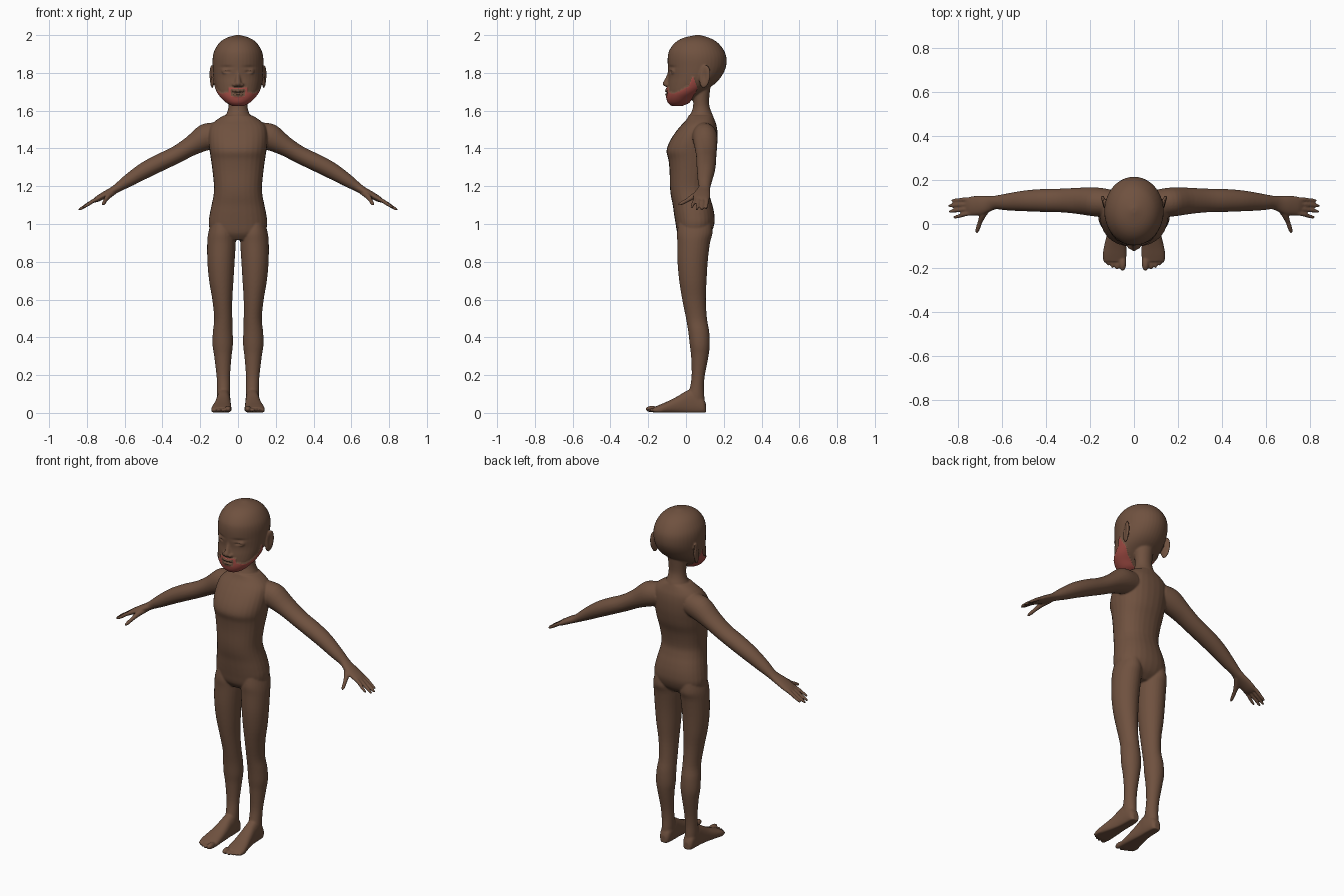
import bpy, bmesh, math
from mathutils import Vector, Matrix

bm = bmesh.new()
X, Y, Z = Vector((1, 0, 0)), Vector((0, 1, 0)), Vector((0, 0, 1))


def catmull(a, b, c, d, t):
    return 0.5 * (2 * b + (c - a) * t + (2 * a - 5 * b + 4 * c - d) * t * t
                  + (3 * b - a - 3 * c + d) * t ** 3)


def loft(rings, side=1, n=28, power=1.0, floor=None):
    """Closed smooth loft through rings of (centre, half axis U, half axis V)."""
    dense = []
    for i in range(len(rings) - 1):
        quad = [rings[max(0, min(len(rings) - 1, i + k))] for k in (-1, 0, 1, 2)]
        for s in range(4):
            dense.append([catmull(*[q[j] for q in quad], s / 4) for j in range(3)])
    dense.append(rings[-1])
    loops = []
    for c, u, v in dense:
        loop = []
        for k in range(n):
            a = 2 * math.pi * k / n
            ca, sa = math.cos(a), math.sin(a)
            p = c + u * math.copysign(abs(ca) ** power, ca) + v * math.copysign(abs(sa) ** power, sa)
            if floor is not None:
                p.z = max(p.z, floor)
            loop.append(bm.verts.new((p.x * side, p.y, p.z)))
        loops.append(loop)
    for a, b in zip(loops, loops[1:]):
        for k in range(n):
            bm.faces.new((a[k], a[(k + 1) % n], b[(k + 1) % n], b[k]))
    bm.faces.new(loops[0])
    bm.faces.new(loops[-1])


def level(z, x0, x1, y0, y1):
    """Horizontal ring from its bounds."""
    return (Vector(((x0 + x1) / 2, (y0 + y1) / 2, z)), X * (x1 - x0) / 2, Y * (y1 - y0) / 2)


def limb(pts, side):
    """Tube along points (x, y, z, thickness radius, width radius), width towards y."""
    rings = []
    for i, p in enumerate(pts):
        d = Vector(pts[min(i + 1, len(pts) - 1)][:3]) - Vector(pts[max(i - 1, 0)][:3])
        u = d.cross(Y).normalized()
        rings.append((Vector(p[:3]), u * p[3], u.cross(d).normalized() * p[4]))
    loft(rings, side)


def ball(c, r, rz=0, rx=0):
    m = (Matrix.Translation(c) @ Matrix.Rotation(rz, 4, 'Z') @ Matrix.Rotation(rx, 4, 'X')
         @ Matrix.Diagonal((*r, 1)))
    bmesh.ops.create_uvsphere(bm, u_segments=24, v_segments=16, radius=1, matrix=m)


# Torso: z, half width, front y, back y
loft([level(z, -w, w, a, b) for z, w, a, b in (
    (.915, .09, -.02, .09), (.95, .14, -.045, .13), (1.0, .155, -.055, .15), (1.05, .15, -.063, .15),
    (1.1, .14, -.07, .14), (1.15, .13, -.08, .125), (1.2, .127, -.085, .117), (1.28, .135, -.087, .13),
    (1.34, .143, -.093, .15), (1.385, .15, -.103, .16), (1.43, .155, -.09, .166), (1.48, .155, -.06, .167),
    (1.52, .145, -.028, .162), (1.55, .115, 0, .152), (1.575, .075, .015, .142))], power=.88)
# Neck
loft([level(z, -w, w, a, b) for z, w, a, b in (
    (1.53, .09, .0, .15), (1.575, .065, .02, .142), (1.61, .052, .035, .128),
    (1.65, .05, .038, .122), (1.73, .055, .03, .13))])
# Head
loft([level(z, -w, w, a, b) for z, w, a, b in (
    (1.63, .03, -.075, -.02), (1.645, .058, -.092, .015), (1.67, .085, -.1, .045), (1.7, .108, -.1, .09),
    (1.74, .122, -.098, .15), (1.78, .13, -.093, .187), (1.83, .134, -.096, .211), (1.88, .134, -.097, .214),
    (1.92, .124, -.088, .2), (1.96, .098, -.058, .168), (1.985, .062, -.015, .125), (2.0, .012, .05, .075))], n=40)
# Nose bridge, tip and lips
loft([level(z, -w, w, a, -.07) for z, w, a in (
    (1.83, .01, -.094), (1.8, .011, -.098), (1.77, .014, -.11), (1.742, .019, -.125), (1.728, .014, -.112))])
ball((0, -.101, 1.704), (.034, .011, .007))
ball((0, -.1, 1.686), (.029, .011, .008))

for s in (1, -1):
    # Nostril, eyelid, ear
    ball((s * .018, -.1, 1.737), (.013, .014, .01))
    ball((s * .06, -.058, 1.808), (.027, .024, .018))
    ball((s * .138, .1, 1.78), (.011, .03, .062), s * -.25, -.15)
    # Leg: z, inner x, outer x, front y, back y
    loft([level(*r) for r in (
        (1.0, .03, .145, -.04, .135), (.95, .015, .158, -.048, .14), (.9, .012, .163, -.046, .127),
        (.8, .018, .162, -.045, .115), (.7, .024, .153, -.036, .109), (.6, .03, .136, -.02, .105),
        (.5, .03, .126, 0, .111), (.43, .028, .133, .012, .123), (.36, .027, .135, .02, .126),
        (.3, .034, .126, .027, .119), (.2, .042, .114, .03, .1), (.14, .042, .111, .022, .095),
        (.09, .042, .111, .01, .097), (.03, .046, .108, .01, .1))], s)
    # Foot: y, inner x, outer x, height
    loft([(Vector(((a + b) / 2, y, h * .45)), X * (b - a) / 2, Z * h * .55) for y, a, b, h in (
        (.106, .06, .092, .045), (.09, .046, .107, .08), (.04, .04, .112, .125), (0, .04, .115, .115),
        (-.05, .037, .124, .085), (-.1, .035, .136, .06), (-.14, .034, .142, .043), (-.17, .037, .138, .03))],
        s, power=.85, floor=.002)
    # Toes
    for x, tip, r in ((.052, -.212, .017), (.078, -.207, .011), (.098, -.2, .011),
                      (.116, -.19, .0105), (.132, -.176, .0105)):
        ball((s * x, tip + .032, r + .003), (r, .034, r))
    # Arm and palm
    limb([(.1, .095, 1.475, .065, .06), (.17, .1, 1.46, .07, .066), (.25, .105, 1.412, .052, .06),
          (.33, .107, 1.365, .046, .054), (.42, .107, 1.322, .046, .052), (.5, .105, 1.28, .043, .047),
          (.58, .1, 1.23, .034, .038), (.63, .098, 1.197, .025, .031), (.66, .092, 1.178, .021, .036),
          (.7, .085, 1.157, .019, .044), (.74, .082, 1.135, .016, .044), (.76, .081, 1.124, .011, .038)], s)
    # Fingers
    for y0, y1, tip in ((.113, .107, .83), (.092, .083, .845), (.071, .057, .842), (.05, .031, .822)):
        z1 = 1.125 - (tip - .75) * .55
        limb([(.735, y0, 1.138, .01, .01), (.77, y0 * .7 + y1 * .3, 1.12, .0105, .01),
              (tip - .03, y0 * .3 + y1 * .7, z1 + .019, .009, .0088),
              (tip - .007, y1, z1 + .005, .007, .007), (tip, y1, z1, .003, .003)], s)
    # Thumb
    limb([(.655, .085, 1.172, .016, .014), (.685, .045, 1.15, .016, .015), (.7, .01, 1.128, .011, .011),
          (.71, -.02, 1.112, .01, .01), (.715, -.036, 1.104, .007, .007), (.717, -.041, 1.101, .003, .003)], s)

# Fuse the parts into one smooth skin
bmesh.ops.recalc_face_normals(bm, faces=bm.faces)
mesh = bpy.data.meshes.new("body")
bm.to_mesh(mesh)
bm.free()
body = bpy.data.objects.new("body", mesh)
bpy.context.collection.objects.link(body)
bpy.context.view_layer.objects.active = body
body.select_set(True)
rem = body.modifiers.new("fuse", 'REMESH')
rem.mode, rem.voxel_size = 'VOXEL', .005
smo = body.modifiers.new("soften", 'SMOOTH')
smo.factor, smo.iterations = .5, 4
for name in ("fuse", "soften"):
    bpy.ops.object.modifier_apply(modifier=name)

for name, col in (("skin brown", (.16, .083, .05, 1)), ("beard red", (.37, .075, .06, 1))):
    mat = bpy.data.materials.new(name)
    mat.diffuse_color = col
    body.data.materials.append(mat)


def is_beard(p):
    x, y, z = abs(p.x), p.y, p.z
    if not (1.6 < z < 1.79 and y < .065 and x < .135):
        return False
    # Moustache and the strips beside the mouth
    if y < -.06 and ((x < .045 and 1.711 < z < 1.722) or (.036 < x < .048 and z < 1.722)):
        return True
    if y < -.05:
        top = 1.677 if x < .036 else 1.695
    elif y < .015:
        top = 1.695 + (y + .05) * .55
    else:
        top = 1.731 + (y - .015) * 2.3
    back = .037 + (1.785 - z) * .35 if z > 1.72 else .06 - (1.72 - z) * .6
    return z < top and y < back


# Sculpt eye slits, mouth line and ear hollows; then colour and thicken the beard
bm = bmesh.new()
bm.from_mesh(body.data)
for v in bm.verts:
    x, y, z = abs(v.co.x), v.co.y, v.co.z
    if z > 1.65 and y < 0:
        v.co.y += .007 * math.exp(-((x - .06) / .02) ** 4 - ((z - 1.806) / .004) ** 2)
        v.co.y += .005 * math.exp(-((x - .06) / .03) ** 2 - ((z - 1.83) / .008) ** 2)
        v.co.y += .005 * math.exp(-(x / .03) ** 4 - ((z - 1.695) / .004) ** 2)
    if x > .138 and z > 1.65 and .05 < y < .15:
        v.co.x -= math.copysign(.008, v.co.x) * math.exp(-((y - .096) / .014) ** 2 - ((z - 1.785) / .035) ** 2)
hairy = set()
for f in bm.faces:
    f.smooth = True
    if is_beard(f.calc_center_median()):
        f.material_index = 1
        hairy.update(f.verts)
bm.normal_update()
for v, nrm in [(v, v.normal.copy()) for v in hairy]:
    v.co += nrm * .005
bm.to_mesh(body.data)
bm.free()
